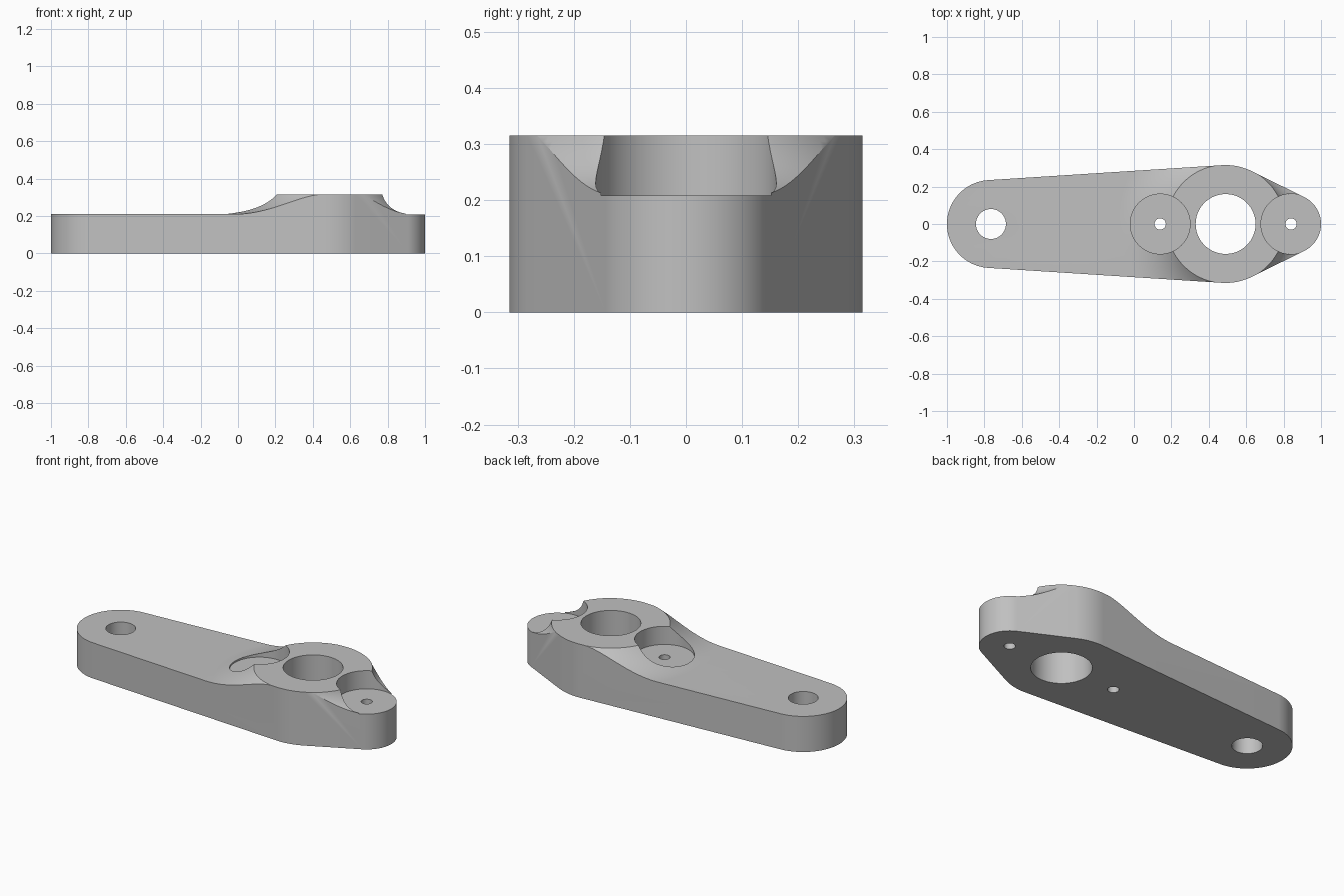
import bpy
import bmesh
from math import sin, cos, pi, sqrt, asin

cube = bpy.data.objects.get("Cube")
if cube:
    bpy.data.objects.remove(cube, do_unlink=True)

PLATE, TOP = 0.21, 0.315        # heights of the arm and of the boss
TAIL, HUB, NOSE = (-0.765, 0.235), (0.49, 0.315), (0.84, 0.16)   # centre x, radius
SEGS = 128

metal = bpy.data.materials.new("plain grey metal")
metal.use_nodes = True
GREY = (0.53, 0.53, 0.53, 1)
metal.diffuse_color = GREY
metal.node_tree.nodes["Principled BSDF"].inputs["Base Color"].default_value = GREY


def add_object(name, bm):
    bmesh.ops.recalc_face_normals(bm, faces=bm.faces)
    mesh = bpy.data.meshes.new(name)
    bm.to_mesh(mesh)
    bm.free()
    mesh.materials.append(metal)
    obj = bpy.data.objects.new(name, mesh)
    bpy.context.collection.objects.link(obj)
    return obj


def skin(name, rings):
    """Closed solid through a stack of equal rings, capped at both ends."""
    bm = bmesh.new()
    loops = [[bm.verts.new(p) for p in ring] for ring in rings]
    for a, b in zip(loops, loops[1:]):
        for i in range(len(a)):
            j = (i + 1) % len(a)
            bm.faces.new((a[i], a[j], b[j], b[i]))
    bm.faces.new(loops[0])
    bm.faces.new(loops[-1])
    return add_object(name, bm)


def prism(name, outline, z0, z1):
    return skin(name, [[(x, y, z) for x, y in outline] for z in (z0, z1)])


def arc(circle, start, end, steps):
    cx, r = circle
    angles = [start + (end - start) * i / steps for i in range(steps + 1)]
    return [(cx + r * cos(a), r * sin(a)) for a in angles]


def cylinder(name, x, radius, z0, z1):
    return prism(name, arc((x, radius), 0, 2 * pi, 96)[:-1], z0, z1)


def combine(target, tool, operation):
    mod = target.modifiers.new(operation, 'BOOLEAN')
    mod.operation, mod.solver, mod.object = operation, 'EXACT', tool
    bpy.context.view_layer.objects.active = target
    bpy.ops.object.modifier_apply(modifier=mod.name)
    bpy.data.objects.remove(tool, do_unlink=True)


# Arm outline: three circles joined by their outer tangents
rear = pi / 2 + asin((HUB[1] - TAIL[1]) / (HUB[0] - TAIL[0]))
fore = pi / 2 - asin((HUB[1] - NOSE[1]) / (NOSE[0] - HUB[0]))
outline = (arc(NOSE, -fore, fore, 48) + arc(HUB, fore, rear, 24)
           + arc(TAIL, rear, 2 * pi - rear, 64) + arc(HUB, -rear, -fore, 24))
arm = prism("lever_arm", outline, 0, 0.6)

# Boss with a hollow sweep down to the arm, wide behind and tight in front
CREST, RISE, STEPS = HUB[1] + 0.002, TOP - PLATE, 20


def ring(radius_at, z):
    points = []
    for i in range(SEGS):
        a = 2 * pi * i / SEGS
        r = radius_at(0.145 if cos(a) > 0 else 0.265)
        points.append((HUB[0] + r * cos(a), r * sin(a), z))
    return points


def sweep_radius(t):
    # radius on a circular fillet at height fraction t, tangent to the arm
    def radius_at(width):
        rho = (width ** 2 + RISE ** 2) / (2 * RISE)
        return CREST + width - sqrt(max(0, rho ** 2 - (rho - t * RISE) ** 2))
    return radius_at


rings = [ring(lambda w: 2, -0.2), ring(lambda w: 2, PLATE)]
for k in range(STEPS + 1):
    t = (k / STEPS) ** 2
    rings.append(ring(sweep_radius(t), PLATE + t * RISE))
combine(arm, skin("boss_form", rings), 'INTERSECT')

# Round pockets beside the boss
for x, radius in ((0.14, 0.16), (NOSE[0], NOSE[1] + 0.001)):
    combine(arm, cylinder("pocket_cutter", x, radius, PLATE - 0.002, 0.7), 'DIFFERENCE')

# Through holes: tail, hub and the two small pins
for x, radius in ((TAIL[0], 0.08), (HUB[0], 0.16), (0.14, 0.03), (NOSE[0], 0.03)):
    combine(arm, cylinder("hole_cutter", x, radius, -0.1, 0.7), 'DIFFERENCE')

bpy.ops.object.select_all(action='DESELECT')
arm.select_set(True)
bpy.context.view_layer.objects.active = arm
bpy.ops.object.shade_smooth_by_angle(angle=pi / 6)
